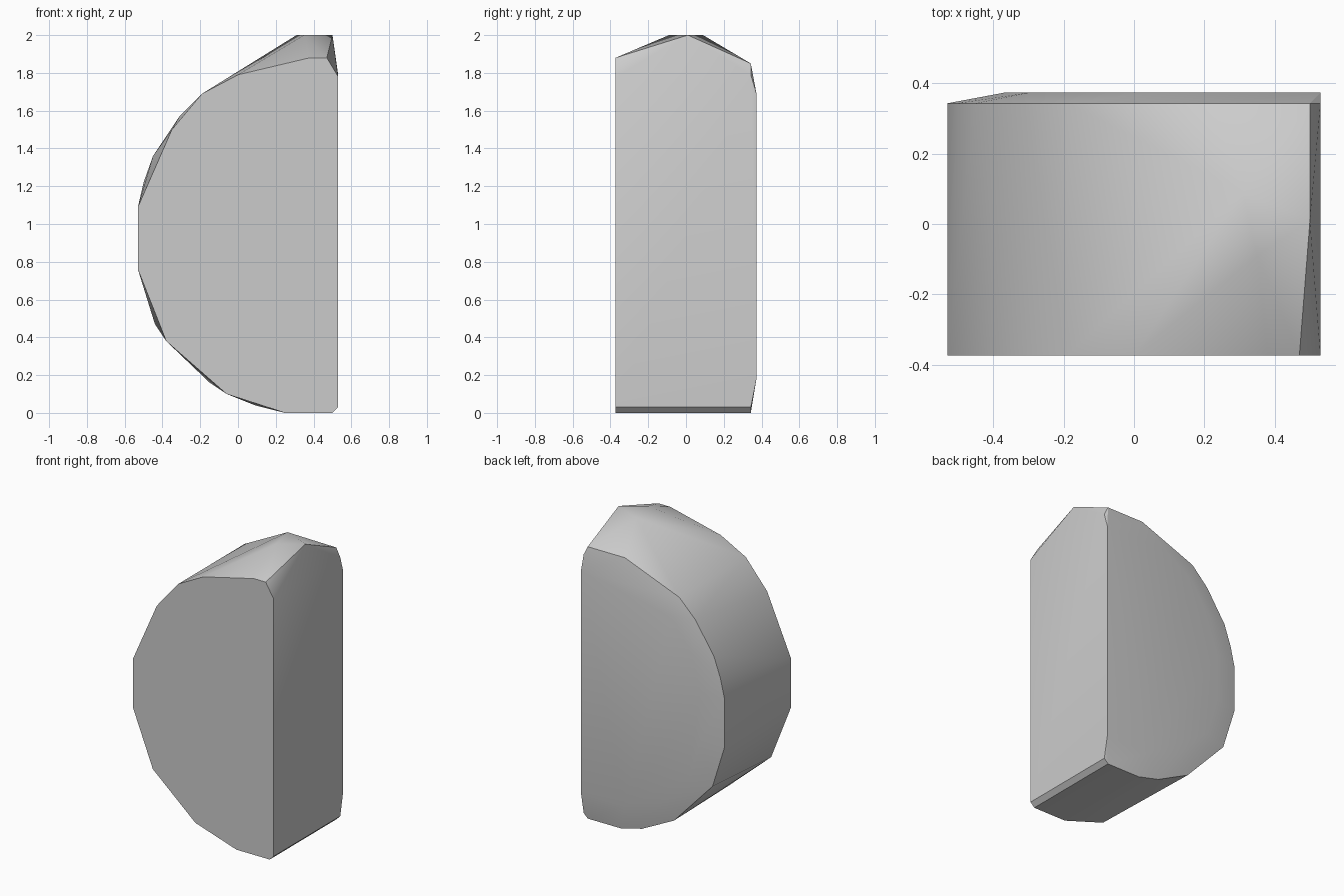
import bpy
import bmesh
from math import radians

if "Cube" in bpy.data.objects:
    bpy.data.objects.remove(bpy.data.objects["Cube"])

grey = bpy.data.materials.new("plain grey")
grey.use_nodes = True
grey.diffuse_color = (0.6, 0.6, 0.6, 1)
grey.node_tree.nodes["Principled BSDF"].inputs["Base Color"].default_value = (0.6, 0.6, 0.6, 1)

# Outlines (x, z) of the block at successive depths
front = [(0.53, 0.03), (0.53, 1.78), (0.47, 1.88), (0.38, 1.88), (0, 1.79),
         (-0.19, 1.69), (-0.35, 1.5), (-0.53, 1.09), (-0.53, 0.76),
         (-0.38, 0.38), (-0.06, 0.1), (0.25, 0), (0.5, 0)]
shoulder = [(0.53, 0.03), (0.53, 1.79), (0.5, 1.85), (0.22, 1.85), (-0.19, 1.69),
            (-0.31, 1.57), (-0.45, 1.36), (-0.5, 1.22), (-0.53, 1.09),
            (-0.53, 0.76), (-0.44, 0.47), (-0.15, 0.16), (0.09, 0.04),
            (0.25, 0), (0.5, 0)]
back = [(0.53, 0.18), (0.53, 1.69), (0.05, 1.69), (-0.15, 1.56), (-0.3, 1.35),
        (-0.37, 1.1), (-0.37, 0.78), (-0.28, 0.5), (-0.06, 0.27), (0.2, 0.18)]
crest = [(0.31, 0.09), (0.5, 0.01), (0.35, -0.09)]

# Faceted boulder: a convex skin over the outlines and the top crest
bm = bmesh.new()
for y, outline in ((-0.373, front), (0.343, shoulder), (0.373, back)):
    for x, z in outline:
        bm.verts.new((x, y, z))
for x, y in crest:
    bm.verts.new((x, y, 2))
hull = bmesh.ops.convex_hull(bm, input=bm.verts)
loose = {v for v in hull["geom_interior"] + hull["geom_unused"]
         if isinstance(v, bmesh.types.BMVert)}
bmesh.ops.delete(bm, geom=list(loose), context='VERTS')
bmesh.ops.dissolve_limit(bm, angle_limit=radians(1), verts=bm.verts, edges=bm.edges)
bmesh.ops.recalc_face_normals(bm, faces=bm.faces)

mesh = bpy.data.meshes.new("half_boulder")
bm.to_mesh(mesh)
bm.free()
mesh.materials.append(grey)
boulder = bpy.data.objects.new("half_boulder", mesh)
bpy.context.collection.objects.link(boulder)
bpy.context.view_layer.objects.active = boulder
boulder.select_set(True)
bpy.ops.object.shade_smooth_by_angle(angle=radians(30))
